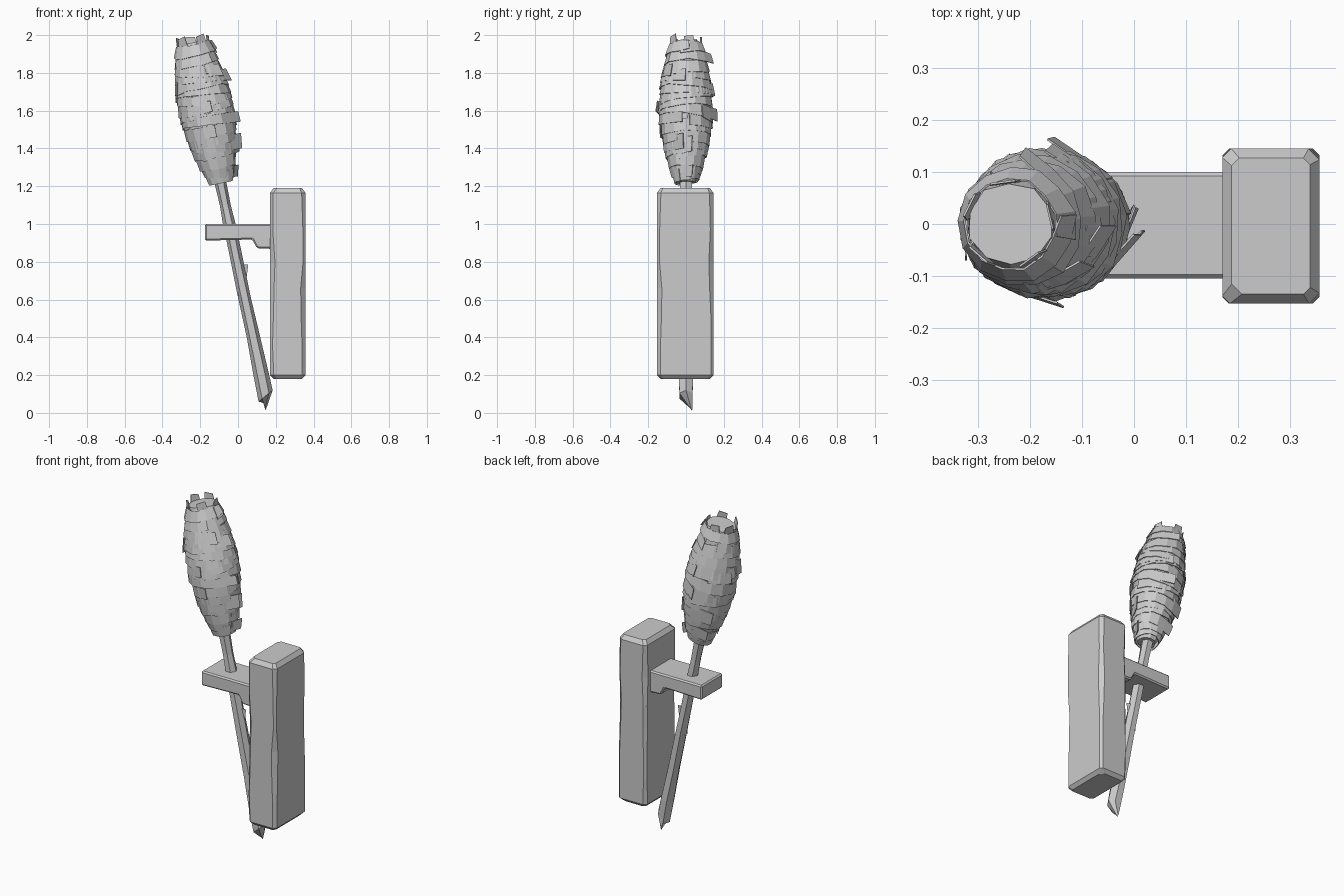
import bpy, bmesh, math, random
from mathutils import Vector

random.seed(7)
cube = bpy.data.objects.get("Cube")
if cube:
    bpy.data.objects.remove(cube, do_unlink=True)

grey = bpy.data.materials.new("plain_grey")
grey.use_nodes = True
colour = (0.6, 0.6, 0.6, 1)
grey.diffuse_color = colour
grey.node_tree.nodes["Principled BSDF"].inputs["Base Color"].default_value = colour


def finish(name, bm, recalc=True):
    if recalc:
        bmesh.ops.recalc_face_normals(bm, faces=bm.faces)
    mesh = bpy.data.meshes.new(name)
    bm.to_mesh(mesh)
    bm.free()
    mesh.materials.append(grey)
    obj = bpy.data.objects.new(name, mesh)
    bpy.context.collection.objects.link(obj)
    return obj


def loft(name, rings):
    """Skin a stack of equal-length point rings and cap both ends."""
    bm = bmesh.new()
    rows = [[bm.verts.new(p) for p in ring] for ring in rings]
    n = len(rows[0])
    for a, b in zip(rows, rows[1:]):
        for i in range(n):
            j = (i + 1) % n
            bm.faces.new((a[i], a[j], b[j], b[i]))
    bm.faces.new(rows[0][::-1])
    bm.faces.new(rows[-1])
    return finish(name, bm)


def worn_rect(x0, x1, y0, y1, z, inset=0.0):
    """Rectangle with unevenly chipped corners."""
    pts = []
    for x, y, sx, sy, first in ((x0, y0, 1, 1, "y"), (x1, y0, -1, 1, "x"),
                                (x1, y1, -1, -1, "y"), (x0, y1, 1, -1, "x")):
        c = random.uniform(0.012, 0.026)
        x, y = x + sx * inset, y + sy * inset
        ends = [(x + sx * c, y, z), (x, y + sy * c, z)]
        pts += ends[::-1] if first == "y" else ends
    return pts


# Wall plank with worn edges
levels = [(0.18, 0.018), (0.2, 0), (0.36, 0), (0.52, 0), (0.66, 0),
          (0.8, 0), (0.97, 0), (1.165, 0), (1.19, 0.018)]
loft("wall_plank", [worn_rect(0.17, 0.357, -0.153, 0.145, z, i) for z, i in levels])

# Stepped bracket: side profile extruded across y, then bevelled
profile = [(-0.175, 1.0), (-0.175, 0.912), (0.075, 0.918), (0.1, 0.872),
           (0.185, 0.868), (0.185, 1.0)]
bracket = loft("bracket", [[(x, y, z) for x, z in profile] for y in (-0.105, 0.1)])
bevel = bracket.modifiers.new("worn_edges", "BEVEL")
bevel.width = 0.008
bevel.segments = 1

# Leaning stick, tapered to a broken point
def axis_x(z):
    return 0.165 - 0.212 * z


stick = [(0.09, 0.036), (0.2, 0.04), (0.4, 0.036), (0.62, 0.034),
         (0.85, 0.032), (1.0, 0.032), (1.1, 0.029), (1.3, 0.036)]
rings = [[(0.14 + 0.006 * math.cos(k), 0.03 + 0.006 * math.sin(k),
           0.012 + 0.02 * (1 - math.cos(k))) for k in [i * math.tau / 6 for i in range(6)]]]
for z, r in stick:
    rings.append([(axis_x(z) + r * random.uniform(0.92, 1.1) * math.cos(i * math.tau / 6),
                   r * 1.1 * math.sin(i * math.tau / 6),
                   z + (0.03 * math.cos(i * math.tau / 6) if z < 0.15 else 0))
                  for i in range(6)])
loft("stick", rings)

# Splinter peeling off the stick
loft("splinter", [[(0.05 + dx, y, z) for dx, y in ((-0.05, -0.012), (w, 0), (-0.05, 0.012))]
                  for z, w in ((0.62, 0.008), (0.72, -0.004), (0.785, 0.004))])

# Wrapped head: a faceted core around a tilted axis
shape = [(1.22, 0.05), (1.3, 0.082), (1.4, 0.108), (1.5, 0.127), (1.6, 0.134),
         (1.7, 0.13), (1.8, 0.115), (1.9, 0.097), (1.96, 0.08), (2.06, 0.06)]


def head_radius(z):
    for (z0, r0), (z1, r1) in zip(shape, shape[1:]):
        if z <= z1:
            return r0 + (r1 - r0) * max(0, z - z0) / (z1 - z0)
    return shape[-1][1]


def head_point(z, angle, extra=0.0):
    """Point on the head; rings sit square to the leaning axis."""
    r = head_radius(z) + extra
    return Vector((0.153 - 0.2 * z + r * math.cos(angle), r * math.sin(angle),
                   z + 0.2 * r * math.cos(angle)))


loft("head_core", [[head_point(z, i * math.tau / 10 + 0.2 * k, random.uniform(-0.004, 0.004))
                    for i in range(10)] for k, (z, _) in enumerate(shape[:-1])])

# Cloth strips: overlapping ribbons with loose ends
def cloth_strip(bm, z, start, turns, width, pitch, tilt, flare):
    steps = int(14 * turns)
    phase = random.uniform(0, math.tau)
    previous = None
    for s in range(steps + 1):
        t = s / steps
        a = start + t * turns * math.tau
        mid = z + pitch * t + tilt * math.sin(a + phase)
        half = width * random.uniform(0.42, 0.55)
        lift = 0.004 + 0.006 * random.random() + (flare if s == steps else 0)
        low = head_point(max(1.215, mid - half), a, lift + 0.007)
        high = head_point(min(1.955, mid + half), a, lift)
        pair = (bm.verts.new(low), bm.verts.new(high))
        if previous:
            bm.faces.new((previous[0], pair[0], pair[1], previous[1]))
        previous = pair


bm = bmesh.new()
count = 17
for k in range(count):
    cloth_strip(bm, 1.25 + 0.67 * k / (count - 1), random.uniform(0, math.tau),
                random.uniform(0.85, 1.2), random.uniform(0.055, 0.085),
                random.uniform(-0.03, 0.03), random.uniform(0.005, 0.025),
                random.uniform(0.008, 0.03))
wrap = finish("cloth_wrapping", bm, recalc=False)
thick = wrap.modifiers.new("cloth_thickness", "SOLIDIFY")
thick.thickness = 0.004

# Frayed scraps standing up around the top and hanging at the neck
bm = bmesh.new()
for z, angle, rise in ((1.95, 0.2, 0.035), (1.95, 1.7, 0.045), (1.95, 2.7, 0.05),
                       (1.95, 4.0, 0.05), (1.95, 5.3, 0.045),
                       (1.27, 2.4, -0.04), (1.27, 4.2, -0.045), (1.28, 5.9, -0.03)):
    corners = [head_point(z, angle - 0.35, 0.004), head_point(z, angle + 0.35, 0.004),
               head_point(z + rise, angle + 0.25, 0.012),
               head_point(z + rise * 0.8, angle - 0.3, 0.012)]
    face = [bm.verts.new(p) for p in corners]
    bm.faces.new(face if rise > 0 else face[::-1])
scraps = finish("frayed_scraps", bm, recalc=False)
scraps.modifiers.new("cloth_thickness", "SOLIDIFY").thickness = 0.004
